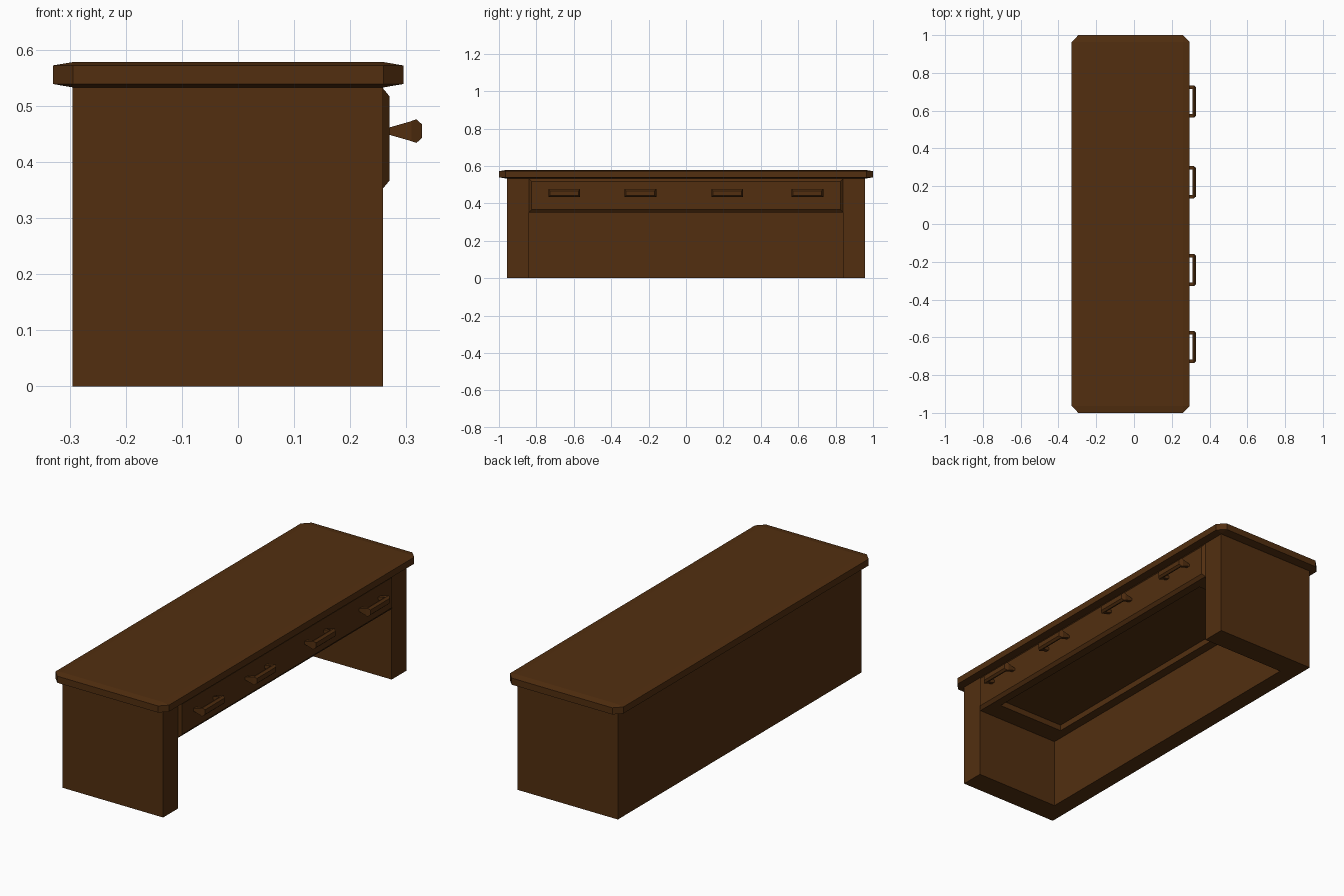
import bpy, bmesh

if "Cube" in bpy.data.objects:
    bpy.data.objects.remove(bpy.data.objects["Cube"])

wood = bpy.data.materials.new("dark_brown_wood")
wood.diffuse_color = (0.085, 0.028, 0.005, 1)
wood.use_nodes = True
wood.node_tree.nodes["Principled BSDF"].inputs["Base Color"].default_value = wood.diffuse_color


def finish(bm, name):
    bmesh.ops.recalc_face_normals(bm, faces=bm.faces[:])
    me = bpy.data.meshes.new(name)
    bm.to_mesh(me)
    bm.free()
    me.materials.append(wood)
    ob = bpy.data.objects.new(name, me)
    bpy.context.collection.objects.link(ob)
    return ob


def box(bm, x0, x1, y0, y1, z0, z1):
    verts = bmesh.ops.create_cube(bm, size=1)["verts"]
    for v in verts:
        v.co.x = x1 if v.co.x > 0 else x0
        v.co.y = y1 if v.co.y > 0 else y0
        v.co.z = z1 if v.co.z > 0 else z0
    return verts


def loft(bm, loops):
    """Closed solid through a row of matching loops."""
    rings = [[bm.verts.new(p) for p in loop] for loop in loops]
    n = len(rings[0])
    for a, b in zip(rings, rings[1:]):
        for i in range(n):
            bm.faces.new((a[i], a[(i + 1) % n], b[(i + 1) % n], b[i]))
    bm.faces.new(rings[0])
    bm.faces.new(rings[-1])


def rect(x, cy, hy, cz, hz):
    return [(x, cy - hy, cz - hz), (x, cy + hy, cz - hz),
            (x, cy + hy, cz + hz), (x, cy - hy, cz + hz)]


# Table top: bevelled cube, then stretched so the bevel is flat and wide
bm = bmesh.new()
box(bm, -1, 1, -1, 1, -1, 1)
bmesh.ops.bevel(bm, geom=bm.edges[:], offset=0.2, segments=1,
                affect='EDGES', profile=0.5)
for v in bm.verts:
    x, y, z = v.co
    sx = 1 if x > 0 else -1
    sy = 1 if y > 0 else -1
    sz = 1 if z > 0 else -1
    v.co.x = -0.0175 + sx * (0.3125 if abs(x) > 0.99 else 0.277)
    v.co.y = sy * (1.0 if abs(y) > 0.99 else 0.964)
    v.co.z = 0.5555 + sz * (0.0225 if abs(z) > 0.99 else 0.0165)
finish(bm, "table_top")

# U-shaped carcass: two side panels and a back panel
outline = [(-0.295, -0.957), (0.258, -0.957), (0.258, -0.84), (-0.208, -0.84),
           (-0.208, 0.84), (0.258, 0.84), (0.258, 0.957), (-0.295, 0.957)]
bm = bmesh.new()
loft(bm, [[(x, y, z) for x, y in outline] for z in (0, 0.535)])
finish(bm, "side_and_back_panels")

# Drawer case with a shallow recess underneath
bm = bmesh.new()
box(bm, -0.208, 0.258, -0.84, 0.84, 0.353, 0.535)
bm.faces.ensure_lookup_table()
bottom = min(bm.faces, key=lambda f: f.calc_center_median().z)
bmesh.ops.inset_region(bm, faces=[bottom], thickness=0.065)
for v in bottom.verts:
    v.co.y = 0.74 if v.co.y > 0 else -0.74
ext = bmesh.ops.extrude_discrete_faces(bm, faces=[bottom])["faces"][0]
for v in ext.verts:
    v.co.z += 0.03
finish(bm, "drawer_case")

# Raised drawer front with chamfered border
bm = bmesh.new()
loft(bm, [rect(0.257, 0, 0.84, 0.442, 0.091),
          rect(0.270, 0, 0.826, 0.442, 0.075)])
finish(bm, "drawer_front")

# Handles: faceted grip on two flaring arms
CZ = 0.455
section = [(0.309, -0.018), (0.318, -0.021), (0.328, -0.012),
           (0.328, 0.012), (0.318, 0.021), (0.309, 0.018)]
for i, cy in enumerate((-0.651, -0.244, 0.221, 0.649)):
    bm = bmesh.new()
    loops = []
    for s in (-1, 1):
        loops.append([(x, cy + s * (0.076 if x > 0.32 else 0.085), CZ + z)
                      for x, z in section])
    loft(bm, loops)
    for s in (-1, 1):
        loft(bm, [rect(0.268, cy + s * 0.076, 0.009, CZ, 0.006),
                  rect(0.310, cy + s * 0.076, 0.009, CZ, 0.018)])
    finish(bm, f"drawer_handle_{i + 1}")
